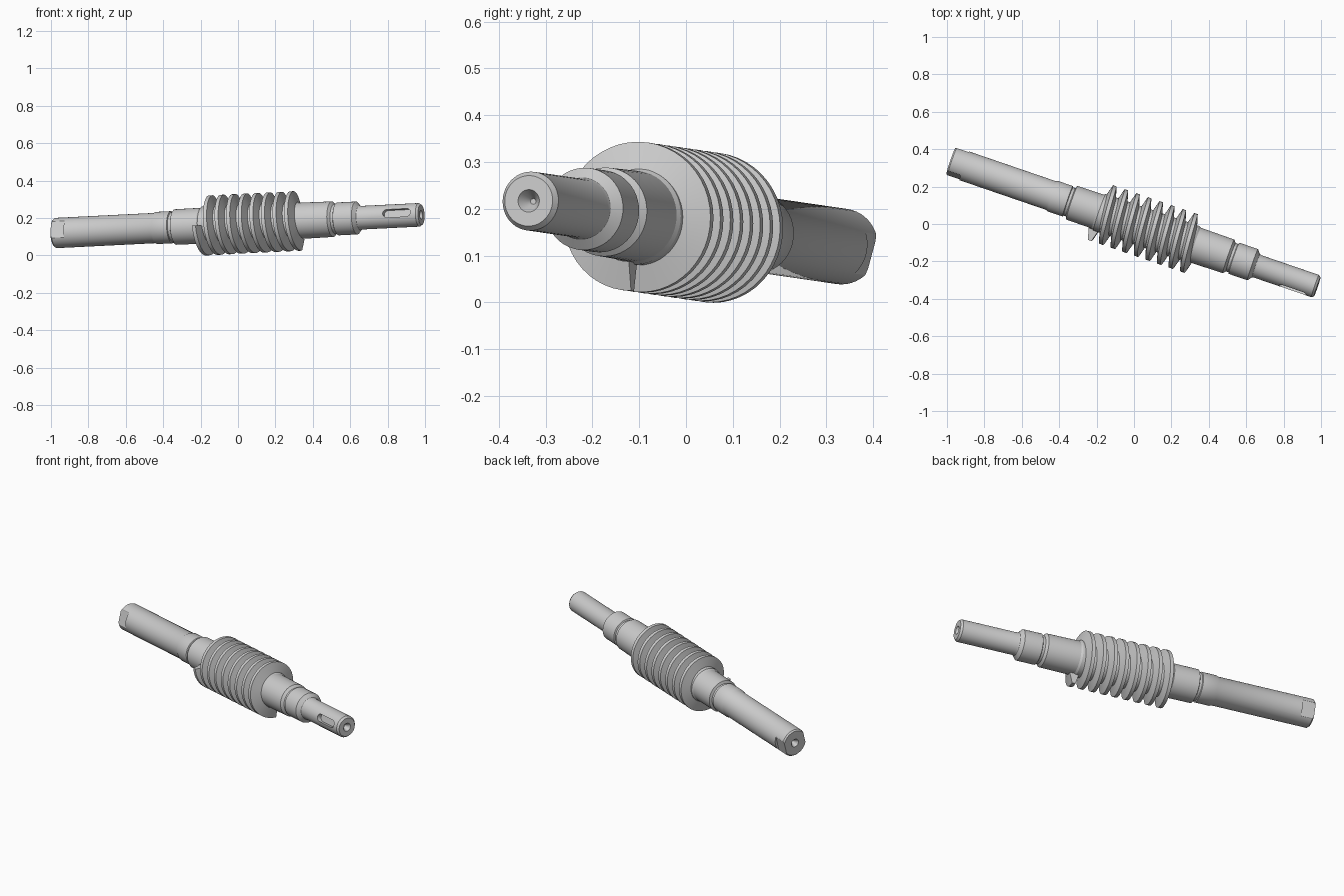
import bpy, bmesh
from math import sin, cos, pi, radians
from mathutils import Matrix, Vector

if "Cube" in bpy.data.objects:
    bpy.data.objects.remove(bpy.data.objects["Cube"])

# Shaft axis frame: local X runs along the shaft, local Y to the back, local Z up
ex = Vector((1.96, -0.672, 0.098)).normalized()
ey = Vector((0, 0, 1)).cross(ex).normalized()
ez = ex.cross(ey)
FRAME = Matrix.Translation((0, 0, 0.168)) @ Matrix((ex, ey, ez)).transposed().to_4x4()
TILT = radians(-15)          # roll of the keyway and flats about the shaft
SEG = 48


def add_object(name, bm):
    bmesh.ops.recalc_face_normals(bm, faces=bm.faces)
    me = bpy.data.meshes.new(name)
    bm.to_mesh(me)
    bm.free()
    me.transform(FRAME)
    ob = bpy.data.objects.new(name, me)
    bpy.context.collection.objects.link(ob)
    return ob


def sweep(bm, rings, closed_ring=True):
    """Skin consecutive rings of points and cap both ends."""
    vs = [[bm.verts.new(p) for p in ring] for ring in rings]
    n = len(vs[0])
    for a, b in zip(vs, vs[1:]):
        for i in range(n):
            bm.faces.new((a[i], a[(i + 1) % n], b[(i + 1) % n], b[i]))
    bm.faces.new(vs[0])
    bm.faces.new(vs[-1])


def cut(target, cutter):
    cutter.hide_render = True
    m = target.modifiers.new("cut", 'BOOLEAN')
    m.operation = 'DIFFERENCE'
    m.solver = 'EXACT'
    m.object = cutter
    bpy.context.view_layer.objects.active = target
    bpy.ops.object.modifier_apply(modifier=m.name)
    bpy.data.objects.remove(cutter)


def smooth(ob):
    bpy.ops.object.select_all(action='DESELECT')
    ob.select_set(True)
    bpy.context.view_layer.objects.active = ob
    bpy.ops.object.shade_smooth_by_angle(angle=radians(30))


# Stepped shaft with conical centre holes (position along axis, radius)
profile = [
    (-1.007, 0.006), (-1.037, 0.024), (-1.037, 0.074), (-1.029, 0.081),
    (-0.47, 0.081), (-0.46, 0.086), (-0.375, 0.086), (-0.372, 0.080),
    (-0.358, 0.080), (-0.352, 0.095), (-0.205, 0.096), (-0.195, 0.103),
    (0.335, 0.103), (0.345, 0.097), (0.535, 0.095), (0.548, 0.080),
    (0.562, 0.080), (0.566, 0.088), (0.672, 0.088), (0.69, 0.066),
    (0.70, 0.063), (1.025, 0.063), (1.037, 0.054), (1.037, 0.024), (1.007, 0.006)]
bm = bmesh.new()
sweep(bm, [[(s, r * cos(2 * pi * i / SEG), r * sin(2 * pi * i / SEG))
            for i in range(SEG)] for s, r in profile])
shaft = add_object("stepped_shaft", bm)

# Wrench flats on the left end
roll = Matrix.Rotation(TILT, 4, 'X')
for side in (-1, 1):
    bm = bmesh.new()
    bmesh.ops.create_cube(bm, size=1, matrix=roll @ Matrix.Translation((-1.02, side * 0.117, 0))
                          @ Matrix.Diagonal((0.12, 0.1, 0.3, 1)))
    cut(shaft, add_object("flat_cutter", bm))

# Round-ended keyway on the right end, facing front
bm = bmesh.new()
outline = []
for i in range(20):
    a = -pi / 2 + pi * (i % 10) / 9 + (pi if i >= 10 else 0)
    cx = 0.974 if i < 10 else 0.862
    outline.append((cx + 0.022 * cos(a), 0.022 * sin(a)))
sweep(bm, [[roll @ Vector((x, y, z)) for x, z in outline] for y in (-0.036, -0.12)])
cut(shaft, add_object("keyway_cutter", bm))
smooth(shaft)

# Right-handed worm thread with a trapezoid section
PITCH, TURNS, START = 0.0656, 8.25, -0.196
section = [(-0.027, 0.098), (-0.010, 0.160), (0.010, 0.160), (0.027, 0.098)]
STEPS = int(TURNS * SEG)
rings = []
for i in range(STEPS + 1):
    t = i / SEG
    a = pi + 2 * pi * t
    rings.append([(START + PITCH * t + ds, r * cos(a), r * sin(a)) for ds, r in section])
bm = bmesh.new()
sweep(bm, rings)
smooth(add_object("worm_thread", bm))
